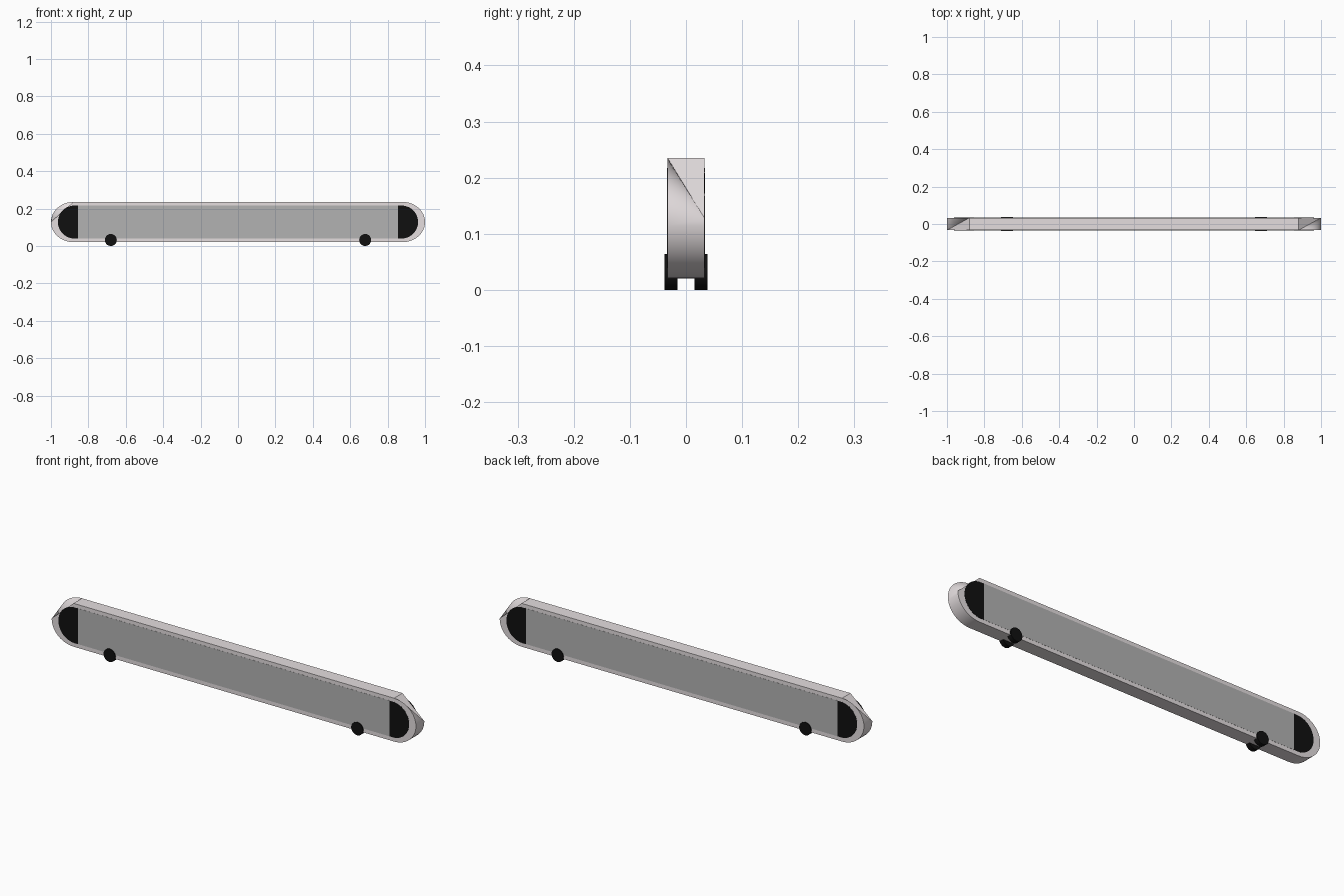
import bpy, bmesh
from math import sin, cos, pi

if "Cube" in bpy.data.objects:
    bpy.data.objects.remove(bpy.data.objects["Cube"])

N = 12                       # segments per quarter arc
ZC, HH, CX, RX, HY = 0.128, 0.1075, 0.88, 0.12, 0.033


def material(name, c):
    m = bpy.data.materials.new(name)
    m.diffuse_color = (*c, 1)
    m.use_nodes = True
    m.node_tree.nodes["Principled BSDF"].inputs["Base Color"].default_value = m.diffuse_color
    return m


LIGHT = material("light_shell", (0.78, 0.73, 0.74))
GREY = material("grey_panel", (0.45, 0.45, 0.45))
BLACK = material("black", (0.005, 0.005, 0.005))


def finish(bm, name, mat):
    bmesh.ops.remove_doubles(bm, verts=bm.verts, dist=1e-5)
    bmesh.ops.recalc_face_normals(bm, faces=bm.faces)
    me = bpy.data.meshes.new(name)
    bm.to_mesh(me)
    bm.free()
    me.materials.append(mat)
    ob = bpy.data.objects.new(name, me)
    bpy.context.collection.objects.link(ob)
    bpy.ops.object.select_all(action='DESELECT')
    ob.select_set(True)
    bpy.context.view_layer.objects.active = ob
    bpy.ops.object.shade_smooth_by_angle()
    return ob


def arc(cx, cz, rx, rz, a0, a1, n):
    return [(cx + rx * cos(a0 + (a1 - a0) * i / n),
             cz + rz * sin(a0 + (a1 - a0) * i / n)) for i in range(n + 1)]


# Rounded slab: each side has one upper corner cut along its chord
bm = bmesh.new()
for s in (1, -1):            # half-turn symmetry about z
    def face(pts):
        bm.faces.new([bm.verts.new((s * x, s * y, z)) for x, y, z in pts])

    upper = arc(CX, ZC, RX, HH, 0, pi / 2, N)
    lower = arc(CX, ZC, RX, HH, -pi / 2, 0, N)
    mirrored = [(-x, z) for x, z in reversed(lower)]
    # flat side: full arc on one end, chord on the other
    side = lower + upper[1:] + [(-CX, ZC + HH)] + mirrored
    face([(x, -HY, z) for x, z in side])
    # lower quarter of the rim
    for (x0, z0), (x1, z1) in zip(lower, lower[1:]):
        face([(x0, -HY, z0), (x1, -HY, z1), (x1, HY, z1), (x0, HY, z0)])
    # upper quarter: cut corner triangle and fan to the arc
    tip = (CX + RX, HY, ZC)
    face([(CX, -HY, ZC + HH), (CX, HY, ZC + HH), tip])
    for (x0, z0), (x1, z1) in zip(upper, upper[1:]):
        face([tip, (x0, -HY, z0), (x1, -HY, z1)])
for z in (ZC - HH, ZC + HH):
    bm.faces.new([bm.verts.new(p) for p in
                  ((-CX, -HY, z), (CX, -HY, z), (CX, HY, z), (-CX, HY, z))])
finish(bm, "shell", LIGHT)


# Thin panels set on both sides of the shell
def panel(name, outline, y, mat):
    bm = bmesh.new()
    f = bm.faces.new([bm.verts.new((x, y, z)) for x, z in outline])
    r = bmesh.ops.extrude_face_region(bm, geom=[f])
    vs = [v for v in r["geom"] if isinstance(v, bmesh.types.BMVert)]
    bmesh.ops.translate(bm, verts=vs, vec=(0, -y * 0.04, 0))
    finish(bm, name, mat)


for label, sy in (("front", -1), ("back", 1)):
    y = sy * (HY + 0.0006)
    panel(label + "_panel", [(-0.855, 0.04), (0.855, 0.04), (0.855, 0.217), (-0.855, 0.217)], y, GREY)
    for end, sx in (("left", -1), ("right", 1)):
        half = [(0.855, 0.04)] + arc(0.873, ZC, 0.09, 0.0885, -pi / 2, pi / 2, 2 * N) + [(0.855, 0.217)]
        panel(f"{label}_{end}_end_panel", [(sx * x, z) for x, z in half], y, BLACK)

# Four small wheels
for sx in (-1, 1):
    for sy in (-1, 1):
        ring = arc(sx * 0.68, 0.032, 0.032, 0.032, 0, 2 * pi, 32)[:-1]
        bm = bmesh.new()
        f = bm.faces.new([bm.verts.new((x, sy * 0.015, z)) for x, z in ring])
        r = bmesh.ops.extrude_face_region(bm, geom=[f])
        vs = [v for v in r["geom"] if isinstance(v, bmesh.types.BMVert)]
        bmesh.ops.translate(bm, verts=vs, vec=(0, sy * 0.023, 0))
        if len(bm.faces) == 33:      # close the inner side
            bm.faces.new(list(bm.verts)[:32])
        finish(bm, "wheel", BLACK)
